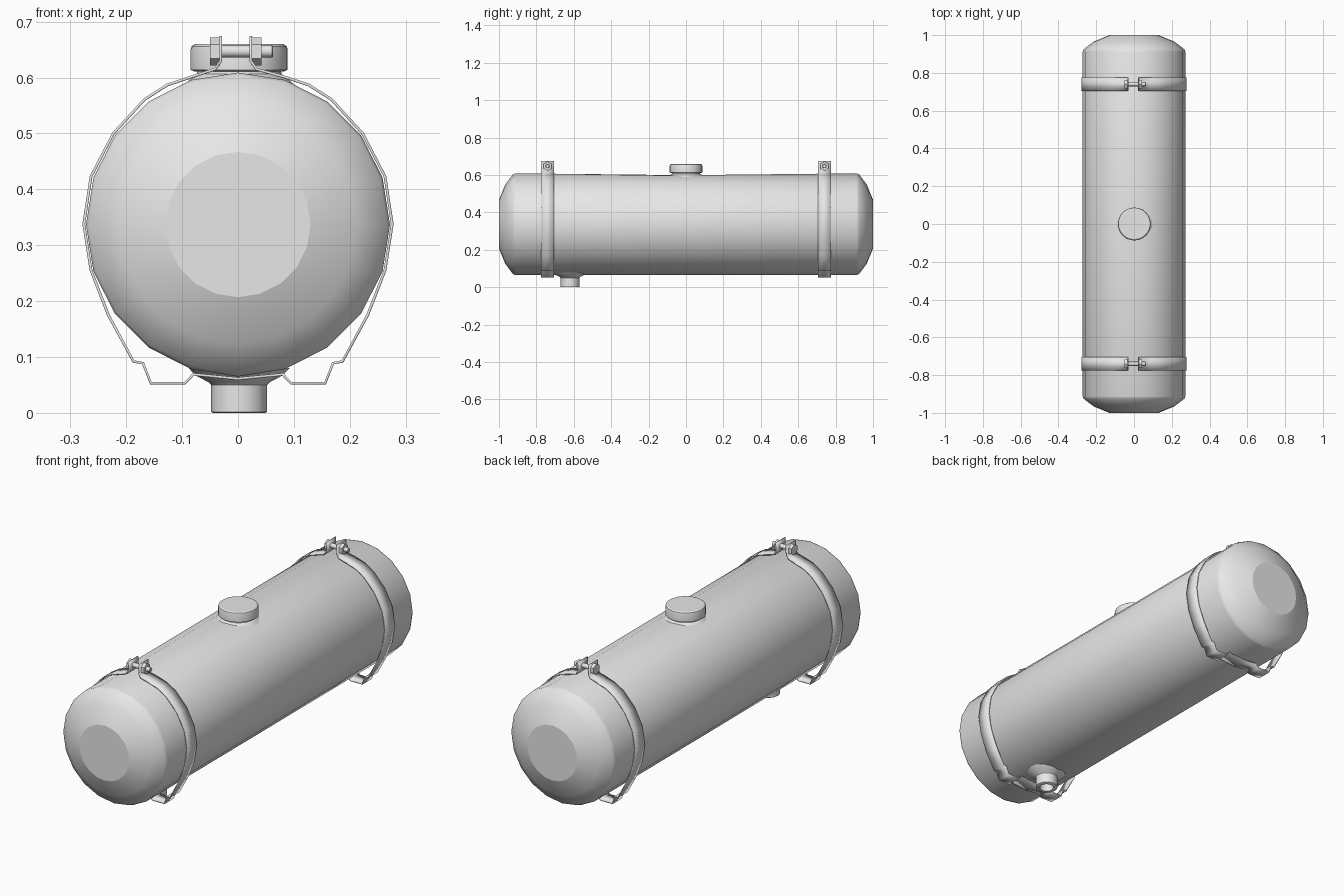
import bpy, bmesh
from math import sin, cos, pi, radians
from mathutils import Matrix, Vector

if "Cube" in bpy.data.objects:
    bpy.data.objects.remove(bpy.data.objects["Cube"])

grey = bpy.data.materials.new("light_grey")
grey.use_nodes = True
colour = (0.8, 0.8, 0.8, 1)
grey.diffuse_color = colour
grey.node_tree.nodes["Principled BSDF"].inputs["Base Color"].default_value = colour

AXES = {
    "x": Matrix.Rotation(pi / 2, 4, "Y"),
    "y": Matrix.Rotation(-pi / 2, 4, "X"),
    "z": Matrix.Identity(4),
}


def finish(name, bm, angle=35):
    bmesh.ops.recalc_face_normals(bm, faces=bm.faces[:])
    mesh = bpy.data.meshes.new(name)
    bm.to_mesh(mesh)
    bm.free()
    mesh.materials.append(grey)
    obj = bpy.data.objects.new(name, mesh)
    bpy.context.collection.objects.link(obj)
    bpy.ops.object.select_all(action="DESELECT")
    bpy.context.view_layer.objects.active = obj
    obj.select_set(True)
    bpy.ops.object.shade_smooth_by_angle(angle=radians(angle))
    # round end caps stay flat
    for poly in mesh.polygons:
        if len(poly.vertices) > 4:
            poly.use_smooth = False
    return obj


def turned(profile, sides, axis, centre):
    """Revolve (radius, distance) pairs around an axis, capping both ends."""
    bm = bmesh.new()
    rings = []
    for r, d in profile:
        rings.append([bm.verts.new((r * cos(2 * pi * i / sides),
                                    r * sin(2 * pi * i / sides), d))
                      for i in range(sides)])
    for a, b in zip(rings, rings[1:]):
        for i in range(sides):
            j = (i + 1) % sides
            bm.faces.new((a[i], a[j], b[j], b[i]))
    bm.faces.new(rings[0])
    bm.faces.new(rings[-1])
    bm.transform(Matrix.Translation(centre) @ AXES[axis])
    return bm


# Tank body with domed ends
half = [(0.272, 0.0), (0.272, 0.912), (0.267, 0.925), (0.213, 0.966), (0.13, 1.0)]
shell = [(r, -d) for r, d in reversed(half[1:])] + half
tank = turned(shell, 20, "y", Vector((0, 0, 0.337)))
for v in tank.verts:  # slight dip under the filler
    if abs(v.co.y) < 0.01 and v.co.z > 0.605:
        v.co.z -= 0.01
finish("tank_body", tank)

# Filler neck and cap
finish("filler_neck", turned([(0.1, 0.585), (0.085, 0.6), (0.076, 0.606), (0.074, 0.62)],
                             24, "z", Vector((0.002, 0, 0))))
finish("filler_cap", turned([(0.08, 0.611), (0.087, 0.614), (0.087, 0.65),
                             (0.085, 0.656), (0.079, 0.66)],
                            32, "z", Vector((0.002, 0, 0))))

# Drain spout, open at the bottom
finish("drain_spout", turned([(0.09, 0.08), (0.078, 0.067), (0.055, 0.055), (0.05, 0.05),
                              (0.05, 0.002), (0.047, 0), (0.032, 0), (0.032, 0.05)],
                             16, "z", Vector((0.002, -0.62, 0))))

# Strap path on one side, from the upright tab down to the bottom centre
path = [(0.027, 0.674), (0.027, 0.63), (0.037, 0.615), (0.087, 0.6), (0.126, 0.587),
        (0.167, 0.561), (0.223, 0.5), (0.263, 0.423), (0.276, 0.338), (0.263, 0.255),
        (0.232, 0.175), (0.187, 0.092), (0.17, 0.089), (0.156, 0.053), (0.095, 0.053),
        (0.08, 0.069), (0, 0.061)]
SHIFT = -0.004


def strap(name, y):
    line = path + [(-x, z) for x, z in reversed(path[:-1])]
    bm = bmesh.new()
    pairs = []
    for x, z in line:
        x += SHIFT if z > 0.61 else 0
        pairs.append([bm.verts.new((x, y + s * 0.035, z)) for s in (-1, 1)])
    for a, b in zip(pairs, pairs[1:]):
        bm.faces.new((a[0], a[1], b[1], b[0]))
    obj = finish(name, bm, 20)
    mod = obj.modifiers.new("thickness", "SOLIDIFY")
    mod.thickness = 0.005
    mod.offset = 0


for label, y in (("front", -0.74), ("back", 0.74)):
    strap(label + "_strap", y)
    centre = Vector((0, y, 0.647))
    # Clamp bolt with hexagonal head and nut
    finish(label + "_bolt_shaft", turned([(0.011, -0.035), (0.011, 0.061), (0.009, 0.063)],
                                         12, "x", centre))
    finish(label + "_bolt_head", turned([(0.025, -0.05), (0.025, -0.032)], 6, "x", centre))
    finish(label + "_nut", turned([(0.025, 0.024), (0.025, 0.042)], 6, "x", centre))
